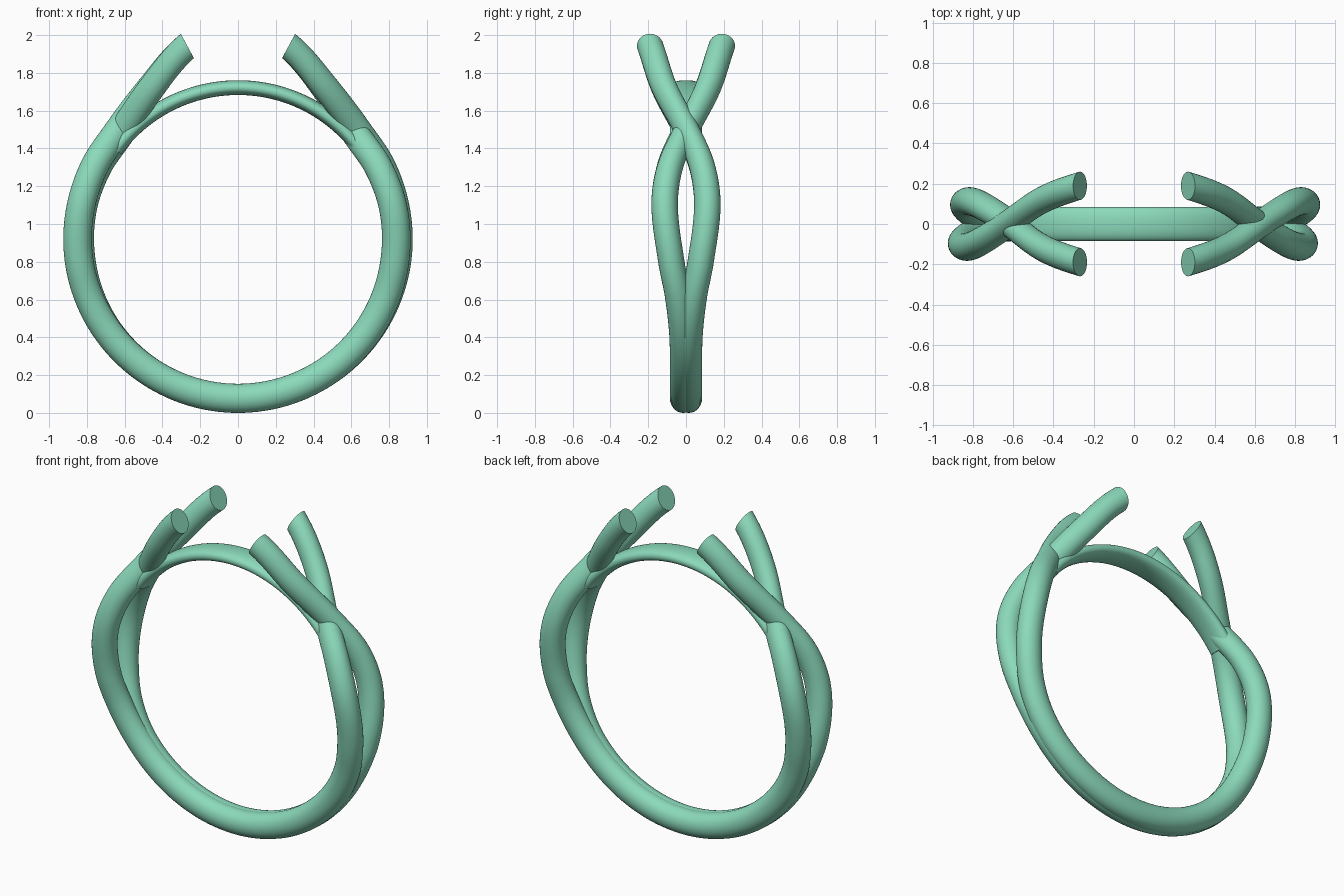
import bpy, bmesh, math
from mathutils import Vector

if "Cube" in bpy.data.objects:
    bpy.data.objects.remove(bpy.data.objects["Cube"])

CENTRE = Vector((0, 0, 0.92))

mat = bpy.data.materials.new("green")
mat.diffuse_color = (0.26, 0.70, 0.50, 1)
mat.use_nodes = True
mat.node_tree.nodes["Principled BSDF"].inputs["Base Color"].default_value = mat.diffuse_color


def hermite(keys, t):
    """Smooth interpolation of (t, a, b) keys with unequal spacing."""
    n = len(keys)

    def slope(i, c):
        lo, hi = keys[max(i - 1, 0)], keys[min(i + 1, n - 1)]
        return (hi[c] - lo[c]) / (hi[0] - lo[0])
    i = max(k for k in range(n - 1) if keys[k][0] <= t + 1e-9)
    p, q = keys[i], keys[i + 1]
    h = q[0] - p[0]
    s = (t - p[0]) / h
    return [(2*s**3 - 3*s**2 + 1) * p[c] + (s**3 - 2*s**2 + s) * h * slope(i, c)
            + (3*s**2 - 2*s**3) * q[c] + (s**3 - s**2) * h * slope(i + 1, c)
            for c in (1, 2)]


def sweep(name, keys, section, steps, sides=32, power=2.0):
    """Sweep an oval along a polar path; keys are (degrees from bottom, radius, y)."""
    t0, t1 = keys[0][0], keys[-1][0]
    pts, radial = [], []
    for k in range(steps + 1):
        t = min(max(t0 + (t1 - t0) * k / steps, t0), t1)
        r, y = hermite(keys, t)
        d = Vector((math.sin(math.radians(t)), 0, -math.cos(math.radians(t))))
        radial.append(d)
        pts.append(CENTRE + d * r + Vector((0, y, 0)))
    bm = bmesh.new()
    rings = []
    for k, p in enumerate(pts):
        tan = pts[min(k + 1, steps)] - pts[max(k - 1, 0)]
        out = Vector((tan.z, 0, -tan.x)).normalized()
        out = (out + radial[k]).normalized()
        hy, hr = section(t0 + (t1 - t0) * k / steps)
        ring = []
        for j in range(sides):
            a = 2 * math.pi * j / sides
            c, s = math.cos(a), math.sin(a)
            u = math.copysign(abs(c) ** (2 / power), c) * hy
            v = math.copysign(abs(s) ** (2 / power), s) * hr
            ring.append(bm.verts.new(p + Vector((0, u, 0)) + out * v))
        rings.append(ring)
    for a, b in zip(rings, rings[1:]):
        for j in range(sides):
            m = (j + 1) % sides
            bm.faces.new((a[j], a[m], b[m], b[j]))
    bm.faces.new(rings[0])
    bm.faces.new(rings[-1])
    bmesh.ops.recalc_face_normals(bm, faces=bm.faces[:])
    mesh = bpy.data.meshes.new(name)
    bm.to_mesh(mesh)
    bm.free()
    mesh.materials.append(mat)
    ob = bpy.data.objects.new(name, mesh)
    bpy.context.collection.objects.link(ob)
    bpy.ops.object.select_all(action='DESELECT')
    ob.select_set(True)
    bpy.context.view_layer.objects.active = ob
    bpy.ops.object.shade_smooth_by_angle(angle=math.radians(40))
    return ob


# Split band: each wire runs tip to tip, over the crossing on one side, under on the other
over = [(52, 0.845, 0.018), (68, 0.847, 0.04), (82, 0.849, 0.078), (102, 0.85, 0.113),
        (117, 0.852, 0.085), (133, 0.858, 0.0), (150, 0.927, -0.115), (165.3, 1.057, -0.19)]
under_r = [0.842, 0.84, 0.838, 0.838, 0.835, 0.838, 0.92, 1.057]
under = [(-t, r, y) for (t, _, y), r in zip(over, under_r)]
path = under[::-1] + [(-25, 0.843, 0.015), (0, 0.843, 0.015), (25, 0.843, 0.015)] + over


def wire_section(t):
    f = min(max((abs(t) - 60) / 80, 0), 1)
    return 0.07, 0.077 - 0.004 * f


wire_a = sweep("band_wire_a", path, wire_section, 160)

# Second wire is the first turned half way round
wire_b = wire_a.copy()
wire_b.data = wire_a.data.copy()
wire_b.name = "band_wire_b"
wire_b.rotation_euler = (0, 0, math.pi)
bpy.context.collection.objects.link(wire_b)

# Thin bridge closing the finger hole under the prongs
sweep("bridge", [(126, 0.802, 0), (180, 0.802, 0), (234, 0.802, 0)],
      lambda t: (0.085, 0.039), 60, power=2.3)
